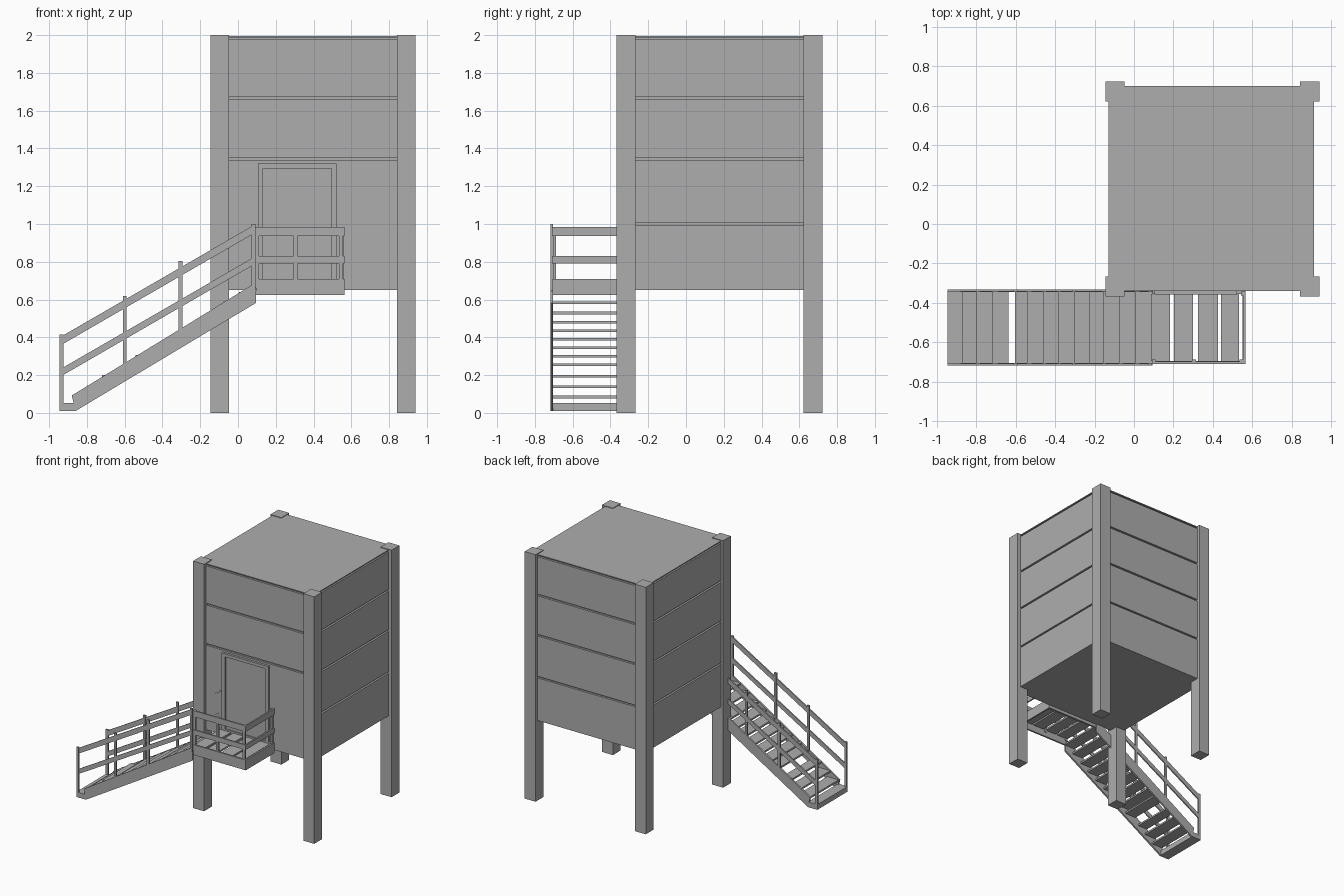
import bpy, bmesh, math

mat = bpy.data.materials.new("plain grey")
mat.diffuse_color = (0.42, 0.42, 0.42, 1)


def prism(name, profile, y0, y1):
    """Extrude an (x, z) outline between two y values."""
    bm = bmesh.new()
    a = [bm.verts.new((x, y0, z)) for x, z in profile]
    b = [bm.verts.new((x, y1, z)) for x, z in profile]
    n = len(profile)
    bm.faces.new(a)
    bm.faces.new(b[::-1])
    for i in range(n):
        bm.faces.new((a[i], b[i], b[(i + 1) % n], a[(i + 1) % n]))
    bmesh.ops.recalc_face_normals(bm, faces=bm.faces)
    me = bpy.data.meshes.new(name)
    bm.to_mesh(me)
    bm.free()
    me.materials.append(mat)
    ob = bpy.data.objects.new(name, me)
    bpy.context.collection.objects.link(ob)
    return ob


def box(name, x0, x1, y0, y1, z0, z1):
    return prism(name, [(x0, z0), (x1, z0), (x1, z1), (x0, z1)], y0, y1)


# corner posts
for x0 in (-0.145, 0.842):
    for y0 in (-0.367, 0.622):
        box("corner_post", x0, x0 + 0.098, y0, y0 + 0.1, 0, 2.0)

# cabin: recessed core, wall boards separated by grooves, roof sheet
X0, X1, Y0, Y1 = -0.128, 0.912, -0.34, 0.70
G = 0.016
box("cabin_core", X0 + G, X1 - G, Y0 + G, Y1 - G, 0.66, 1.988)
for z0, z1 in ((0.65, 0.995), (1.008, 1.335), (1.349, 1.66), (1.674, 1.977)):
    box("wall_boards", X0, X1, Y0, Y1, z0, z1)
box("roof", X0, X1, Y0, Y1, 1.988, 1.995)
box("front_wall_filler", X0, X1, Y0, Y0 + G, 0.99, 1.012)

# door with frame
box("door_panel", 0.13, 0.497, -0.345, -0.335, 0.705, 1.297)
for x0 in (0.105, 0.495):
    box("door_jamb", x0, x0 + 0.027, -0.358, -0.335, 0.705, 1.295)
box("door_lintel", 0.105, 0.522, -0.358, -0.335, 1.295, 1.32)

# staircase sides: stringer, posts and sloped rails on both sides
stringer = [(-0.945, 0.01), (-0.86, 0.01), (0.095, 0.582), (0.095, 0.645),
            (0.07, 0.675), (-0.88, 0.092), (-0.87, 0.052), (-0.945, 0.052)]
for y0, out in ((-0.718, 0), (-0.345, 0)):
    box_y = (y0, y0 + 0.014)
    prism("stair_stringer", stringer, *box_y)
    for x, z0, z1 in ((-0.945, 0.04, 0.415), (-0.61, 0.2, 0.62),
                      (-0.315, 0.38, 0.805), (0.072, 0.6, 1.0)):
        box("stair_rail_post", x, x + 0.02, y0, y0 + 0.014, z0, z1)
    for za, zb in ((0.36, 0.405), (0.195, 0.235)):
        rise = 0.59
        prism("stair_handrail", [(-0.935, za), (0.085, za + rise),
                                 (0.085, zb + rise), (-0.935, zb)],
              y0 + 0.002, y0 + 0.012)

# stair treads
box("bottom_step", -0.945, -0.86, -0.706, -0.34, 0.01, 0.052)
treads = ((-0.873, 0.085), (-0.80, 0.14), (-0.72, 0.195), (-0.604, 0.255),
          (-0.543, 0.30), (-0.462, 0.345), (-0.386, 0.39), (-0.305, 0.435),
          (-0.228, 0.48), (-0.157, 0.53), (-0.076, 0.585), (0.005, 0.635))
for x, z in treads:
    w = 0.085 if x == -0.72 else 0.1
    box("stair_tread", x, x + w, -0.706, -0.338, z - 0.008, z + 0.006)

# landing: edge beams and planks
box("landing_front_beam", 0.095, 0.565, -0.708, -0.694, 0.625, 0.708)
box("landing_back_beam", 0.095, 0.565, -0.354, -0.338, 0.625, 0.708)
box("landing_end_beam", 0.551, 0.565, -0.694, -0.354, 0.625, 0.708)
for x0, x1 in ((0.085, 0.183), (0.203, 0.30), (0.325, 0.426), (0.44, 0.533)):
    box("landing_plank", x0, x1, -0.694, -0.354, 0.68, 0.695)

# landing railing
for z0, z1 in ((0.936, 0.985), (0.79, 0.83)):
    box("landing_front_rail", 0.09, 0.565, -0.71, -0.698, z0, z1)
    box("landing_side_rail", 0.553, 0.565, -0.698, -0.342, z0, z1)
for x0 in (0.09, 0.294, 0.535):
    box("landing_rail_post", x0, x0 + 0.02, -0.704, -0.688, 0.66, 0.985)
box("landing_wall_post", 0.543, 0.558, -0.362, -0.342, 0.66, 0.985)
